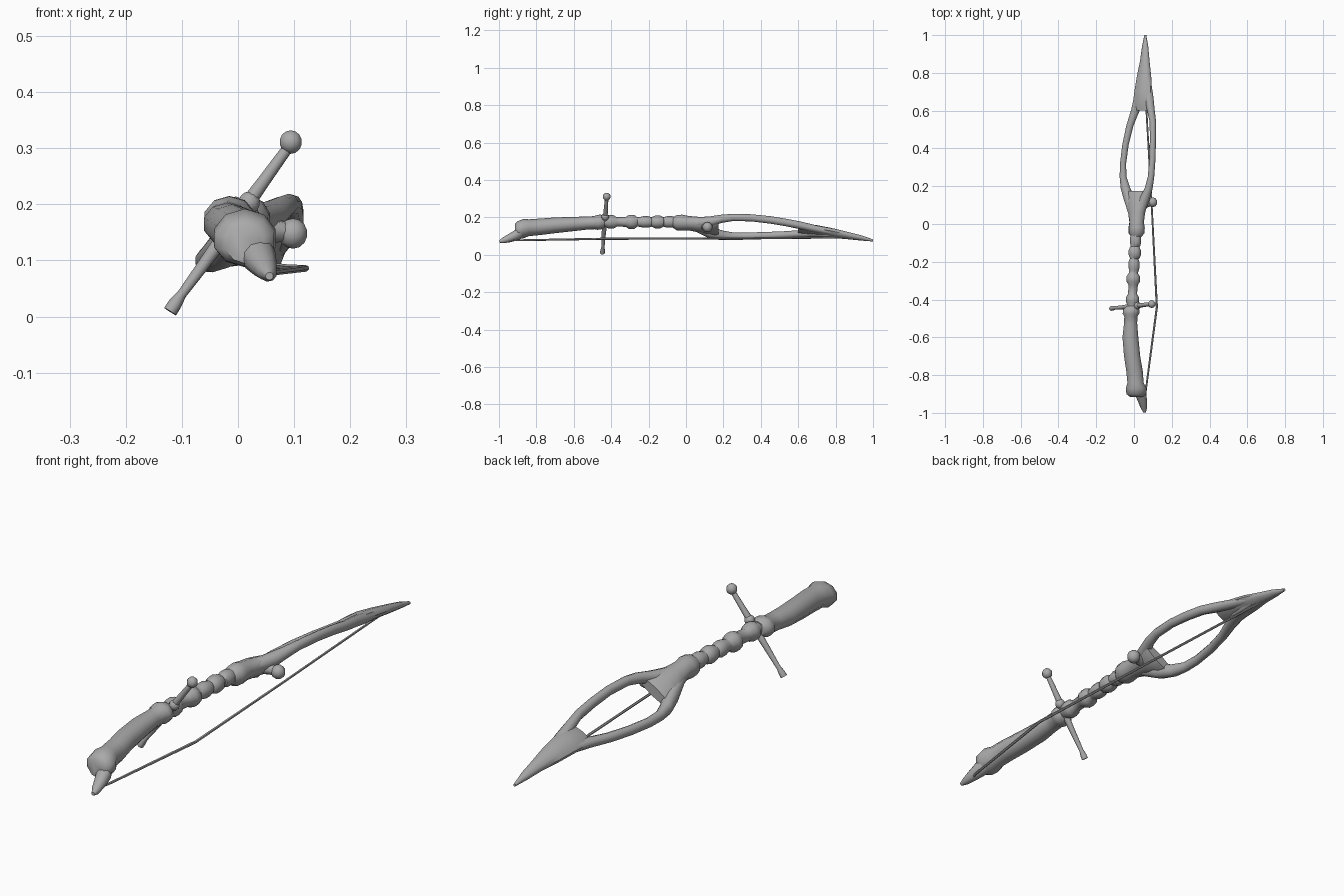
import bpy, bmesh, math
from mathutils import Vector

grey = bpy.data.materials.new("plain grey")
grey.diffuse_color = (0.4, 0.4, 0.4, 1)


def finish(name, bm, angle=50):
    bmesh.ops.recalc_face_normals(bm, faces=bm.faces)
    mesh = bpy.data.meshes.new(name)
    bm.to_mesh(mesh)
    bm.free()
    mesh.materials.append(grey)
    ob = bpy.data.objects.new(name, mesh)
    bpy.context.collection.objects.link(ob)
    bpy.ops.object.select_all(action='DESELECT')
    ob.select_set(True)
    bpy.context.view_layer.objects.active = ob
    bpy.ops.object.shade_smooth_by_angle(angle=math.radians(angle))
    return ob


def skin(name, rings, angle=50):
    """Bridge a list of point rings and cap both ends."""
    bm = bmesh.new()
    loops = [[bm.verts.new(p) for p in ring] for ring in rings]
    n = len(loops[0])
    for a, b in zip(loops, loops[1:]):
        for i in range(n):
            j = (i + 1) % n
            bm.faces.new((a[i], a[j], b[j], b[i]))
    bm.faces.new(loops[0])
    bm.faces.new(loops[-1][::-1])
    return finish(name, bm, angle)


def loft(name, stations, tilt=0, sides=10):
    """Elliptical sections along y; each station is x, y, z, half width, half height."""
    c, s = math.cos(math.radians(tilt)), math.sin(math.radians(tilt))
    rings = []
    for x, y, z, rx, rz in stations:
        ring = []
        for k in range(sides):
            a = math.tau * (k + 0.5) / sides
            u, v = rx * math.cos(a), rz * math.sin(a)
            ring.append((x + u * c - v * s, y, z + u * s + v * c))
        rings.append(ring)
    return skin(name, rings)


def rod(name, points, sides=8):
    """Round tube through points given as x, y, z, radius."""
    pts = [Vector(p[:3]) for p in points]
    rings = []
    for i, p in enumerate(pts):
        d = (pts[min(i + 1, len(pts) - 1)] - pts[max(i - 1, 0)]).normalized()
        u = d.cross(Vector((0.3, 0.2, 0.9))).normalized()
        v = d.cross(u)
        rings.append([p + points[i][3] * (u * math.cos(math.tau * k / sides)
                      + v * math.sin(math.tau * k / sides)) for k in range(sides)])
    return skin(name, rings)


def ball(name, centre, r):
    bm = bmesh.new()
    bmesh.ops.create_uvsphere(bm, u_segments=10, v_segments=7, radius=r)
    bmesh.ops.translate(bm, verts=bm.verts, vec=centre)
    return finish(name, bm)


# Lower limb with flared end
loft("lower_limb", [
    (0.012, -0.915, 0.130, 0.035, 0.035), (0.012, -0.90, 0.135, 0.055, 0.045),
    (0.012, -0.87, 0.140, 0.058, 0.052), (0.008, -0.84, 0.145, 0.045, 0.045),
    (0.003, -0.78, 0.150, 0.046, 0.044), (-0.010, -0.70, 0.158, 0.045, 0.042),
    (-0.019, -0.60, 0.165, 0.044, 0.038), (-0.018, -0.53, 0.170, 0.037, 0.035),
    (-0.017, -0.49, 0.172, 0.036, 0.035), (-0.016, -0.475, 0.174, 0.046, 0.040),
    (-0.015, -0.455, 0.175, 0.046, 0.040), (-0.012, -0.435, 0.175, 0.030, 0.030)])

# Curved lower tip
loft("lower_tip", [
    (0.020, -0.86, 0.130, 0.030, 0.035), (0.035, -0.90, 0.110, 0.032, 0.032),
    (0.045, -0.94, 0.092, 0.025, 0.024), (0.052, -0.975, 0.079, 0.018, 0.016),
    (0.056, -0.998, 0.072, 0.007, 0.007)], tilt=-40)

# Ribbed grip: narrow neck with rounded swellings
grip = [(-0.012, -0.45, 0.175, 0.030, 0.030)]
for i, (y, r) in enumerate([(-0.40, 0.036), (-0.29, 0.038), (-0.215, 0.031),
                            (-0.15, 0.034), (-0.085, 0.031)]):
    x = -0.008 + 0.004 * i
    z = 0.176
    for dy, f in ((-0.033, 0.026), (-0.014, r), (0.012, r), (0.030, 0.025)):
        grip.append((x, y + dy, z, f, f))
grip.append((0.012, -0.035, 0.172, 0.035, 0.036))
loft("grip", grip)

# Upper collar widening into the fork
loft("fork_base", [
    (0.013, -0.07, 0.172, 0.026, 0.028), (0.013, -0.05, 0.172, 0.043, 0.040),
    (0.014, -0.02, 0.172, 0.045, 0.042), (0.014, 0.01, 0.170, 0.040, 0.038),
    (0.014, 0.06, 0.163, 0.048, 0.038), (0.015, 0.11, 0.154, 0.066, 0.036),
    (0.018, 0.15, 0.147, 0.080, 0.030), (0.020, 0.175, 0.147, 0.078, 0.020)], tilt=32)

# Two branches around the opening: the left one low, the right one high
loft("low_branch", [
    (0.00, 0.05, 0.155, 0.030, 0.030), (-0.022, 0.13, 0.122, 0.034, 0.036),
    (-0.045, 0.19, 0.105, 0.027, 0.026), (-0.058, 0.25, 0.100, 0.019, 0.020),
    (-0.058, 0.32, 0.100, 0.017, 0.019), (-0.045, 0.42, 0.103, 0.018, 0.019),
    (-0.022, 0.52, 0.107, 0.020, 0.019), (0.010, 0.61, 0.112, 0.025, 0.020),
    (0.030, 0.68, 0.115, 0.030, 0.020), (0.050, 0.80, 0.108, 0.025, 0.016)])
loft("high_branch", [
    (0.025, 0.05, 0.170, 0.030, 0.030), (0.055, 0.13, 0.178, 0.030, 0.028),
    (0.078, 0.19, 0.193, 0.022, 0.022), (0.090, 0.25, 0.200, 0.018, 0.019),
    (0.098, 0.35, 0.198, 0.017, 0.019), (0.100, 0.45, 0.187, 0.017, 0.020),
    (0.100, 0.54, 0.172, 0.018, 0.020), (0.088, 0.61, 0.158, 0.022, 0.021),
    (0.078, 0.68, 0.142, 0.025, 0.020), (0.062, 0.80, 0.117, 0.022, 0.016)])

# Pointed upper tip closing the opening
loft("upper_tip", [
    (0.044, 0.60, 0.135, 0.045, 0.012), (0.044, 0.64, 0.134, 0.055, 0.020),
    (0.048, 0.70, 0.129, 0.050, 0.024), (0.053, 0.78, 0.117, 0.041, 0.022),
    (0.057, 0.86, 0.104, 0.027, 0.018), (0.059, 0.94, 0.090, 0.017, 0.013),
    (0.060, 1.0, 0.077, 0.005, 0.006)], tilt=25)

# Side knob on a short stub
rod("knob_stub", [(0.04, 0.10, 0.155, 0.024), (0.095, 0.115, 0.15, 0.017)])
ball("side_knob", (0.098, 0.115, 0.148), 0.027)

# Slanted cross pin with ball head, flared foot and a bead at the grip
rod("cross_pin", [
    (-0.121, -0.447, 0.009, 0.013), (-0.112, -0.446, 0.023, 0.013),
    (-0.100, -0.444, 0.040, 0.009), (-0.050, -0.440, 0.108, 0.012),
    (0.000, -0.434, 0.178, 0.015), (0.045, -0.429, 0.240, 0.012),
    (0.092, -0.424, 0.305, 0.010)])
ball("pin_head", (0.094, -0.424, 0.311), 0.021)
ball("pin_bead", (0.020, -0.432, 0.203), 0.020)

# Bowstring drawn slightly at the nocking point
rod("bowstring", [
    (0.052, -0.93, 0.078, 0.005), (0.060, -0.90, 0.078, 0.005),
    (0.121, -0.44, 0.086, 0.006), (0.091, 0.15, 0.088, 0.005),
    (0.053, 0.83, 0.092, 0.005)], sides=6)
